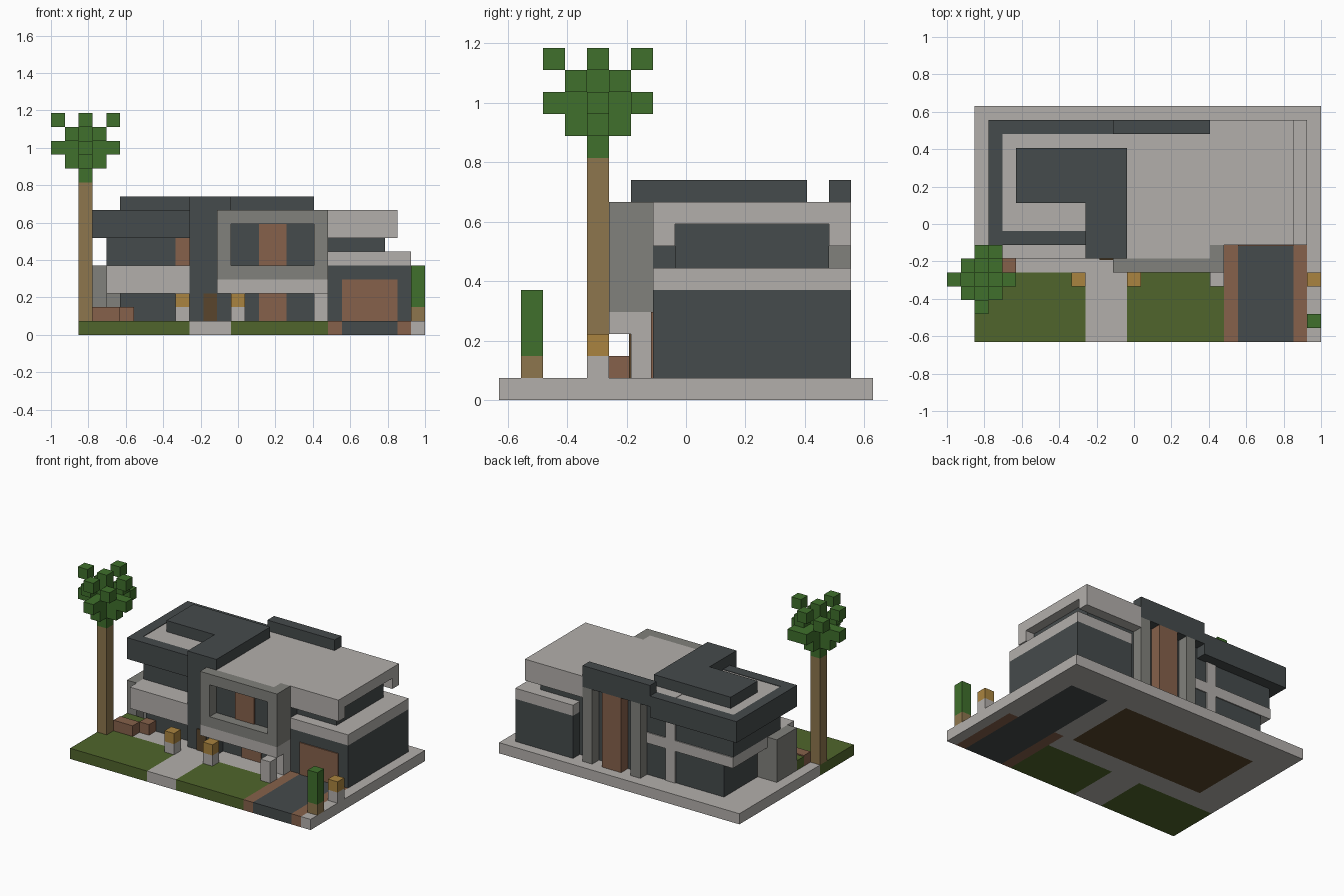
import bpy
import bmesh

cube = bpy.data.objects.get("Cube")
if cube:
    bpy.data.objects.remove(cube, do_unlink=True)

U = 2 / 27  # one building block


def material(name, *rgb):
    m = bpy.data.materials.new(name)
    m.use_nodes = True
    m.diffuse_color = (*rgb, 1)
    m.node_tree.nodes["Principled BSDF"].inputs["Base Color"].default_value = (*rgb, 1)
    return m


light = material("light_concrete", .45, .43, .41)
stone = material("grey_stone", .22, .22, .2)
dark = material("dark_slate", .06, .07, .072)
grass = material("lawn_green", .08, .13, .025)
leaf = material("leaf_green", .05, .16, .025)
brick = material("red_wood", .24, .12, .07)
amber = material("amber_glass", .4, .23, .05)
bark = material("bark", .27, .18, .075)
brown = material("dark_wood", .1, .06, .025)


def part(name, mat, *boxes):
    """One object made of boxes, each given as x, y and z ranges in blocks."""
    bm = bmesh.new()
    for x0, x1, y0, y1, z0, z1 in boxes:
        made = bmesh.ops.create_cube(bm, size=1)
        for v in made["verts"]:
            v.co.x = (x1 if v.co.x > 0 else x0) * U - 1
            v.co.y = (y1 if v.co.y > 0 else y0) * U - 8.5 * U
            v.co.z = (z1 if v.co.z > 0 else z0) * U
    mesh = bpy.data.meshes.new(name)
    bm.to_mesh(mesh)
    bm.free()
    mesh.materials.append(mat)
    obj = bpy.data.objects.new(name, mesh)
    bpy.context.collection.objects.link(obj)


def block(x, y, z, height=1):
    return (x, x + 1, y, y + 1, z, z + height)


# Ground: lawns, path, drive and paving
part("lawn", grass, (2, 10, 0, 5, 0, 1), (13, 20, 0, 5, 0, 1))
part("path", light, (10, 13, 0, 5, 0, 1))
part("driveway", dark, (21, 25, 0, 14, 0, 1))
part("drive_edging", brick, (20, 21, 0, 7, 0, 1), (25, 26, 0, 7, 0, 1))
part("house_floor", brown, (5, 19, 7, 14, 0, 1))
part("paving", light, (2, 20, 5, 7, 0, 1), (2, 5, 7, 17, 0, 1),
     (5, 19, 14, 17, 0, 1), (19, 21, 7, 17, 0, 1), (21, 25, 14, 17, 0, 1),
     (25, 26, 7, 17, 0, 1), (26, 27, 0, 17, 0, 1))

# Garage wing
part("garage", dark, (20, 26, 7, 16, 1, 5))
part("garage_door", brick, (21, 25, 6.9, 7, 1, 4))
part("garage_roof", light, (20, 26, 7, 16, 5, 6))
part("upper_right_room", dark, (19, 24.1, 8, 15, 6, 8))
part("right_roof", light, (19, 24, 7, 16, 7, 9), (24, 25, 7, 16, 8, 9),
     (24, 25, 7, 8, 7, 8), (24, 25, 15, 16, 7, 8))

# Middle of the house
part("core_walls", dark, (10, 20, 7, 15, 1, 8))
part("middle_roof", light, (13, 19, 6, 15, 8, 9), (10, 13, 14, 15, 8, 9))
part("entrance_tower", dark, (10, 13, 6, 7, 1, 10))
part("front_door", brown, (11, 12, 5.9, 6, 1, 3))
part("tower_cap", dark, (10, 13, 7, 14, 8, 10), (5, 10, 10, 14, 8, 10))

# Framed bay over the porch
part("bay_frame", stone, (12, 20, 5, 6, 4, 5), (12, 20, 5, 6, 8, 9),
     (12, 13, 5, 6, 5, 8), (19, 20, 5, 6, 5, 8), (19, 20, 6, 7, 4, 9))
part("bay_sill", light, (12, 20, 5, 7, 3, 4))
part("bay_window", dark, (13, 19, 6, 8, 4, 8))
part("bay_panel", brick, (15, 17, 5.9, 6, 5, 8))
part("porch_door", brick, (15, 17, 6.9, 7, 1, 3))
part("porch_posts", light, block(19, 6, 1, 2), block(19, 4, 1, 2))

# Left wing with balcony
part("lower_left_room", dark, (5, 10, 7, 15, 1, 4))
part("balcony", light, (4, 13, 7, 15.1, 4, 5), (4, 10, 6, 7, 3, 5))
part("upper_left_room", dark, (4, 10, 8, 15, 5, 7))
part("balcony_door", brick, (9, 10, 7.9, 8, 5, 7))
part("left_roof", light, (4, 10, 8, 15, 7, 8.95))
part("roof_fascia", dark, (3, 10, 7, 8, 7, 9), (3, 4, 8, 15, 7, 9),
     (3, 12, 15, 16, 7, 9))
part("side_pillar", stone, (3, 4, 7, 10, 1, 5), (4, 5, 8, 10, 1, 4))

# Back wall
part("back_mullion", light, (10, 11, 15, 15.1, 1, 7))
part("back_pillars", stone, block(13, 15, 1, 7), block(18, 15, 1, 7))
part("back_panel", brick, (15, 17, 15, 16, 1, 8))
part("back_beam", dark, (12, 19, 15, 16, 8, 10))

# Garden lamps, planter and hedge
lamps = [(9, 4), (13, 4), (26, 4)]
part("lamp_posts", light, *[block(x, y, 1) for x, y in lamps])
part("lamps", amber, *[block(x, y, 2) for x, y in lamps])
part("planter", brick, (3, 5, 5, 6, 1, 2), block(5, 6, 1))
part("planter_grass", grass, (3, 5, 6, 7, 1, 1.9))
part("hedge_stem", bark, block(26, 1, 1))
part("hedge", leaf, block(26, 1, 2, 3))

# Tree: straight trunk and a crown of separate blocks
part("tree_trunk", bark, block(2, 4, 1, 10))
arms = [(1, 0), (-1, 0), (0, 1), (0, -1)]
corners = [(1, 1), (1, -1), (-1, 1), (-1, -1)]
far = [(2 * a, 2 * b) for a, b in arms]
layers = {11: [(0, 0)], 12: [(0, 0)] + arms, 13: [(0, 0), (1, 2)] + arms + far,
          14: [(0, 0)] + corners, 15: [(0, 0)] + far}
part("tree_crown", leaf, *[block(2 + a, 4 + b, z) for z, cells in layers.items()
                           for a, b in cells])
